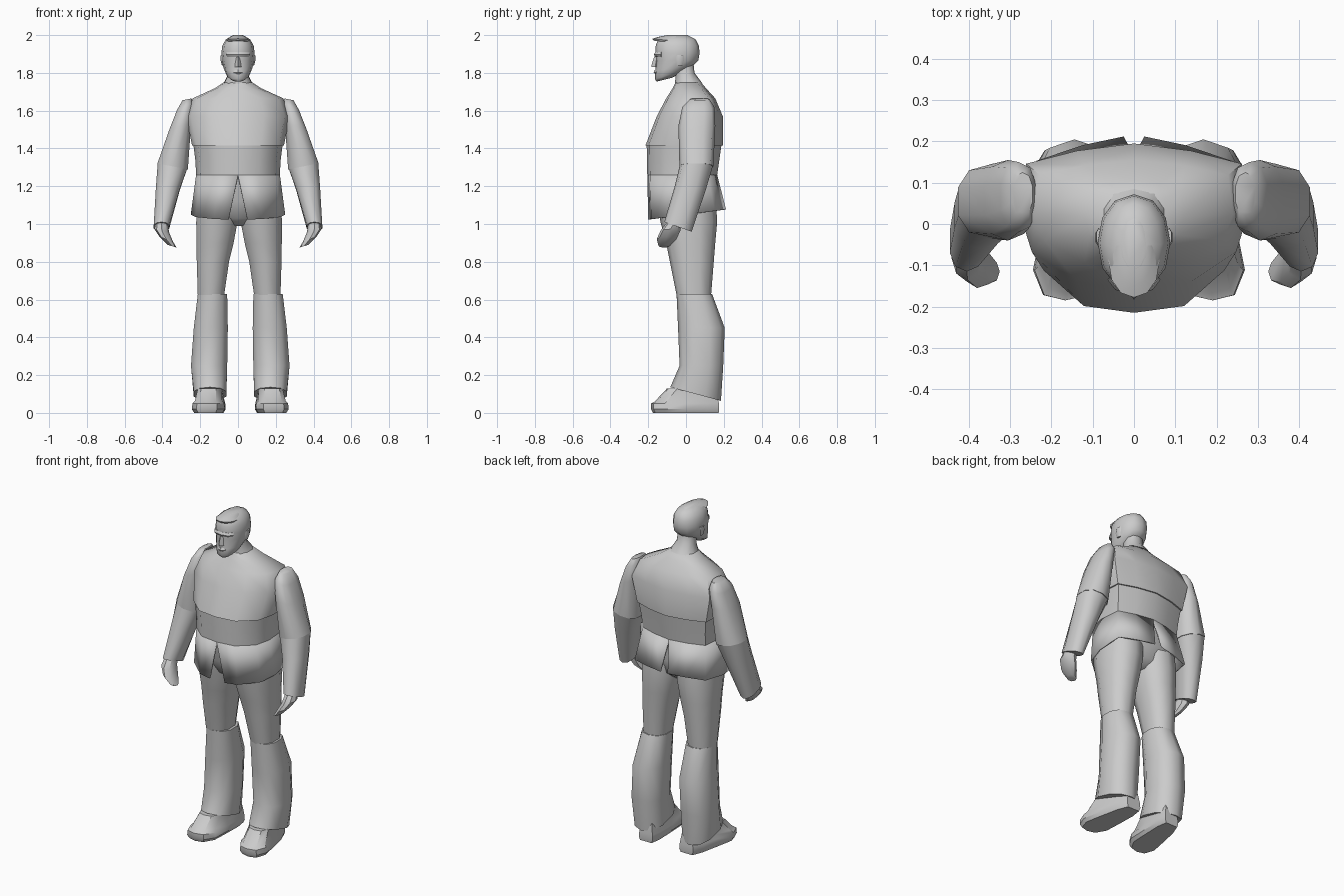
import bpy, bmesh, math
from mathutils import Vector

cloth = bpy.data.materials.new("plain grey")
cloth.diffuse_color = (0.6, 0.6, 0.6, 1)

def ring_shape(n, p=1.0):
    """Unit n-gon ring; p below 1 makes it boxier."""
    pts = []
    for i in range(n):
        a = 2 * math.pi * i / n - math.pi / 2
        c, s = math.cos(a), math.sin(a)
        pts.append((math.copysign(abs(c) ** p, c), math.copysign(abs(s) ** p, s)))
    return pts

HALF = [(0, -1), (.5, -.92), (.9, -.5), (1, 0), (.95, .72), (.5, .9), (0, 1)]
BODY = HALF + [(-x, y) for x, y in HALF[-2:0:-1]]
LIMB = ring_shape(10, .85)
HEAD = ring_shape(12, .95)
SHOE = [(0, -1), (.6, -.93), (.95, -.6), (.85, 0), (.72, .6), (.5, .95),
        (-.5, .95), (-.72, .6), (-.85, 0), (-.95, -.6), (-.6, -.93)]

def finish(name, bm, angle=50):
    bmesh.ops.recalc_face_normals(bm, faces=bm.faces)
    me = bpy.data.meshes.new(name)
    bm.to_mesh(me)
    bm.free()
    ob = bpy.data.objects.new(name, me)
    bpy.context.collection.objects.link(ob)
    me.materials.append(cloth)
    bpy.ops.object.select_all(action='DESELECT')
    ob.select_set(True)
    bpy.context.view_layer.objects.active = ob
    bpy.ops.object.shade_smooth_by_angle(angle=math.radians(angle))
    return ob

def loft(name, shape, rings, side=1, dx=0, splay=0, caps=True, angle=50):
    """Rings are (x0, x1, y0, y1, z, tilt along x, tilt along y)."""
    bm = bmesh.new()
    rows = []
    for r in rings:
        x0, x1, y0, y1, z, tx, ty = (list(r) + [0, 0])[:7]
        row = []
        for u, v in shape:
            ox, oy = u * (x1 - x0) / 2, v * (y1 - y0) / 2
            y = (y0 + y1) / 2 + oy
            x = (x0 + x1) / 2 + ox - splay * y
            row.append(bm.verts.new((side * x + dx, y, z + tx * ox + ty * oy)))
        rows.append(row)
    n = len(shape)
    for a, b in zip(rows, rows[1:]):
        for i in range(n):
            j = (i + 1) % n
            bm.faces.new((a[i], a[j], b[j], b[i]))
    if caps:
        bm.faces.new(rows[0])
        bm.faces.new(rows[-1])
    return finish(name, bm, angle)

def sym(w, y0, y1, z, ty=0):
    return (-w, w, y0, y1, z, 0, ty)

# Jacket chest, waist band and the hips beneath
loft("jacket_chest", BODY, [
    sym(.075, -.055, .08, 1.75), sym(.12, -.07, .105, 1.72), sym(.24, -.105, .155, 1.665),
    sym(.275, -.155, .195, 1.57), sym(.243, -.215, .195, 1.415)])
loft("jacket_waist", BODY, [
    sym(.236, -.208, .188, 1.42), sym(.225, -.207, .175, 1.33), sym(.222, -.205, .165, 1.26)])
loft("hips", BODY, [
    sym(.205, -.18, .15, 1.27), sym(.215, -.16, .155, 1.12), sym(.17, -.12, .13, 1.03),
    sym(.05, -.06, .08, .99)])

# Jacket skirt: two open panels split at front and back
for side, tag in ((1, "left"), (-1, "right")):
    bm = bmesh.new()
    top, low = [], []
    for i, (u, v) in enumerate(HALF):
        top.append(bm.verts.new((side * u * .222, -.02 + v * .185, 1.26)))
        x = max(u * .25, .05 if v < 0 else .025)
        y = v * .2 if v < 0 else v * .212
        low.append(bm.verts.new((side * x, y, 1.05 + .13 * y)))
    for i in range(len(HALF) - 1):
        bm.faces.new((top[i], top[i + 1], low[i + 1], low[i]))
    ob = finish("jacket_skirt_" + tag, bm)
    mod = ob.modifiers.new("thickness", 'SOLIDIFY')
    mod.thickness = .008

# Neck with collar
loft("neck", LIMB, [
    sym(.08, -.06, .085, 1.74, .1), sym(.055, -.055, .045, 1.79, .2), sym(.05, -.07, .04, 1.85)])

# Head, tilting up from chin to nape
loft("head", HEAD, [
    sym(.035, -.155, -.07, 1.765, .25), sym(.062, -.165, -.01, 1.79, .3),
    sym(.076, -.163, .04, 1.825, .15), sym(.085, -.158, .065, 1.865),
    sym(.088, -.163, .072, 1.905), sym(.083, -.16, .068, 1.945),
    sym(.064, -.148, .05, 1.978), sym(.03, -.11, .01, 1.998)], angle=60)

# Nose wedge, brow, lips and hair fringe
loft("nose", ring_shape(4), [
    sym(.018, -.183, -.14, 1.832), sym(.016, -.182, -.14, 1.843), sym(.008, -.168, -.14, 1.888)])
loft("brow", ring_shape(8), [
    sym(.058, -.163, -.1, 1.885), sym(.064, -.17, -.1, 1.897), sym(.06, -.162, -.1, 1.91)])
loft("lips", ring_shape(6), [
    sym(.026, -.165, -.12, 1.795), sym(.03, -.172, -.12, 1.803), sym(.022, -.167, -.12, 1.814)])
loft("hair_fringe", HEAD, [
    sym(.055, -.172, -.02, 1.963, -.1), sym(.062, -.178, 0, 1.972, -.1),
    sym(.045, -.15, .02, 1.99), sym(.025, -.1, .01, 2.0)])
for side, tag in ((1, "left"), (-1, "right")):
    loft("ear_" + tag, ring_shape(6), [
        (.075, .086, -.05, -.02, 1.84), (.078, .094, -.055, -.01, 1.87),
        (.078, .092, -.05, -.01, 1.895)], side)

for side, tag in ((1, "left"), (-1, "right")):
    # Sleeves: shoulder to elbow, elbow to cuff
    loft("upper_arm_" + tag, LIMB, [
        (.245, .295, .02, .125, 1.66, -.2), (.235, .325, -.02, .15, 1.62, -.4),
        (.245, .365, -.04, .155, 1.52, -.3), (.262, .43, -.035, .145, 1.305, .2)], side)
    loft("forearm_" + tag, LIMB, [
        (.265, .428, -.033, .143, 1.31, .2), (.305, .437, -.06, .105, 1.19, .1, -.1),
        (.362, .448, -.115, .03, .985, 0, -.35)], side)
    # Hand curling inward
    loft("hand_" + tag, ring_shape(8), [
        (.372, .438, -.1, -.02, 1.01), (.365, .442, -.135, -.03, .965, .2),
        (.345, .415, -.155, -.05, .92, .35), (.325, .375, -.145, -.085, .883, .3)], side, angle=40)

    # Trousers: thigh and flared shin, standing slightly off centre
    dx = .012
    loft("thigh_" + tag, LIMB, [
        (.0, .225, -.15, .16, 1.1), (.004, .232, -.135, .165, 1.01),
        (.025, .23, -.105, .155, .9), (.05, .228, -.085, .147, .8),
        (.076, .222, -.05, .133, .625)], side, dx * .5)
    loft("shin_" + tag, LIMB, [
        (.066, .228, -.05, .138, .63), (.062, .25, -.042, .205, .45),
        (.065, .265, -.034, .197, .25), (.07, .25, -.083, .185, .1, 0, -.27)], side, dx)
    # Shoe with flat sole and rising instep
    loft("shoe_" + tag, SHOE, [
        (.08, .235, -.175, .182, 0), (.065, .248, -.185, .185, .02),
        (.068, .244, -.185, .183, .05), (.08, .232, -.168, .178, .075, 0, .1),
        (.09, .222, -.1, .17, .13)], side, dx, .12, angle=35)
